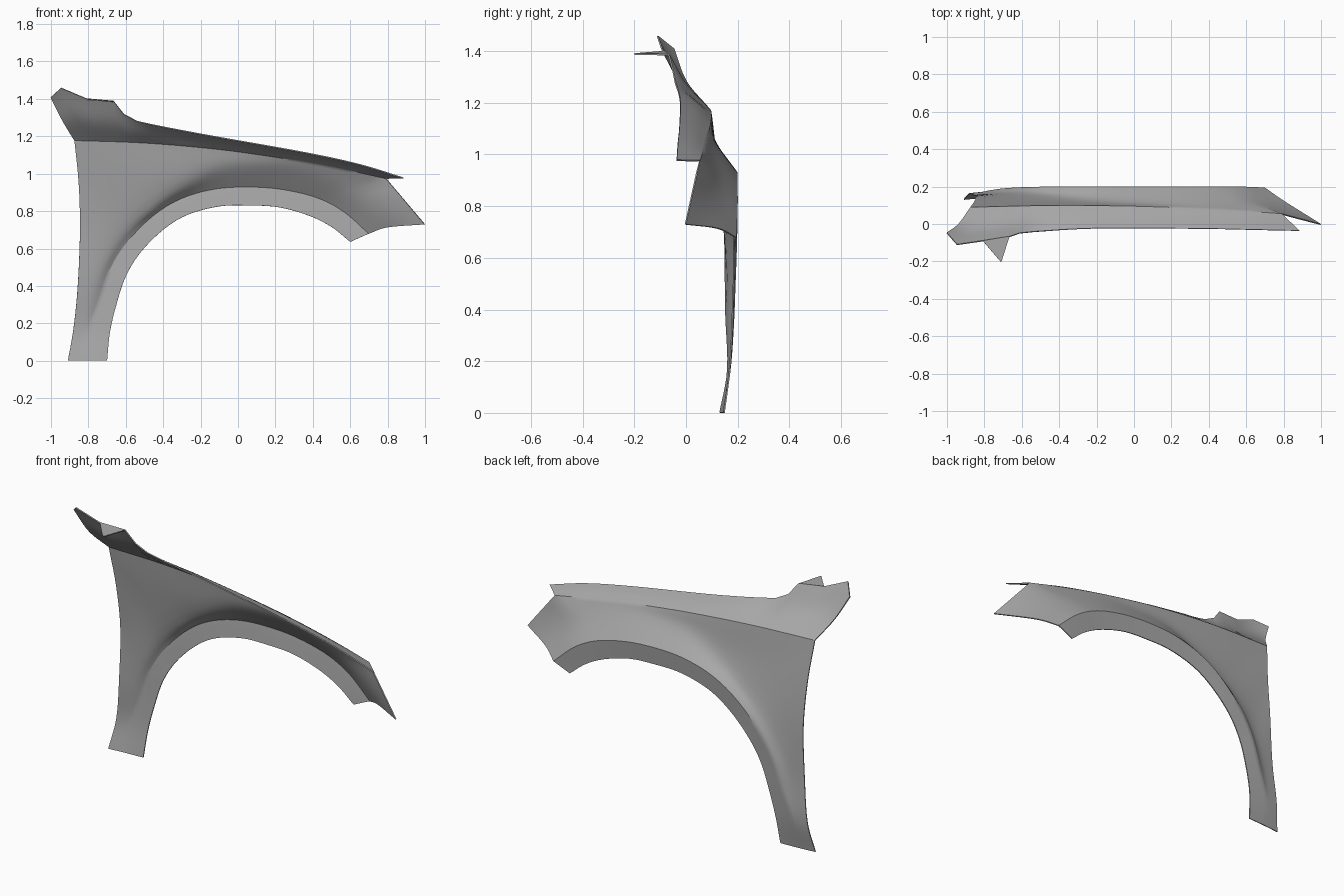
import bpy, bmesh
from math import radians
from mathutils import Vector

if "Cube" in bpy.data.objects:
    bpy.data.objects.remove(bpy.data.objects["Cube"])

SUB = 5
paint = bpy.data.materials.new("dark_grey_paint")
paint.diffuse_color = (0.4, 0.4, 0.4, 1)
paint.use_nodes = True
paint.node_tree.nodes["Principled BSDF"].inputs["Base Color"].default_value = paint.diffuse_color


def crease(x):
    """Shoulder line shared by the side panel and the top panel."""
    return (x, 0.095 - 0.0238 * x - 0.034 * x * x, 1.12 - 0.127 * x - 0.0667 * x * x)


def spline(pts, corners=(), subs=None):
    """Catmull-Rom through points, kept sharp at the corner indices."""
    pts = [Vector(p) for p in pts]
    out, last = [pts[0]], len(pts) - 1
    for i in range(last):
        p1, p2 = pts[i], pts[i + 1]
        p0 = pts[i - 1] if i > 0 and i not in corners else p1 * 2 - p2
        p3 = pts[i + 2] if i + 1 < last and i + 1 not in corners else p2 * 2 - p1
        n = subs[i] if subs else SUB
        for k in range(1, n + 1):
            t = k / n
            out.append(0.5 * (2 * p1 + (p2 - p0) * t + (2 * p0 - 5 * p1 + 4 * p2 - p3) * t * t
                              + (3 * p1 - p0 - 3 * p2 + p3) * t ** 3))
    return out


def sheet(name, patches, thickness=0.006):
    """Weld lofted patches (lists of profile columns) into one thin metal sheet."""
    bm = bmesh.new()
    for cols in patches:
        grid = [[bm.verts.new(p) for p in c] for c in cols]
        for a, b in zip(grid, grid[1:]):
            for j in range(len(a) - 1):
                bm.faces.new((a[j], b[j], b[j + 1], a[j + 1]))
    bmesh.ops.remove_doubles(bm, verts=bm.verts[:], dist=1e-4)
    bmesh.ops.recalc_face_normals(bm, faces=bm.faces[:])
    if sum((f.normal.y + f.normal.z) * f.calc_area() for f in bm.faces) < 0:
        bmesh.ops.reverse_faces(bm, faces=bm.faces[:])
    me = bpy.data.meshes.new(name)
    bm.to_mesh(me)
    bm.free()
    me.materials.append(paint)
    ob = bpy.data.objects.new(name, me)
    bpy.context.collection.objects.link(ob)
    bpy.ops.object.select_all(action='DESELECT')
    ob.select_set(True)
    bpy.context.view_layer.objects.active = ob
    m = ob.modifiers.new("thickness", 'SOLIDIFY')
    m.thickness, m.offset = thickness, -1
    bpy.ops.object.modifier_apply(modifier=m.name)
    bpy.ops.object.shade_smooth_by_angle(angle=radians(33))
    return ob


# Side panel: wheel opening edge, lip edge, flare edge, outer boundary
arch = [(-.7, .15, 0), (-.685, .17, .15), (-.65, .18, .3), (-.6, .185, .45), (-.52, .19, .58),
        (-.4, .19, .7), (-.27, .19, .78), (-.1, .19, .825), (.06, .19, .83), (.22, .19, .82),
        (.38, .19, .775), (.5, .19, .715), (.6, .19, .635)]
lip = [(-.8, .145, 0), (-.8, .172, .16), (-.74, .185, .33), (-.68, .192, .5), (-.59, .197, .64),
       (-.45, .2, .78), (-.3, .2, .87), (-.12, .2, .92), (.07, .2, .93), (.25, .2, .915),
       (.43, .2, .87), (.57, .2, .795), (.7, .195, .68)]
flare = [(-.86, .14, 0), (-.825, .17, .165), (-.785, .167, .36), (-.73, .165, .54), (-.64, .16, .72),
         (-.5, .145, .86), (-.32, .13, .96), (-.12, .122, 1.03), (.08, .12, 1.04), (.28, .12, 1.02),
         (.47, .12, .97), (.63, .125, .89), (.8, .125, .715)]
outer = [(-.91, .135, 0), (-.88, .165, .17), (-.857, .157, .4), (-.845, .152, .7), (-.852, .124, .95)]
outer += [crease(x) for x in (-.875, -.5, -.15, .1, .35, .6, .79)] + [(1, 0, .73)]
rim = spline(outer, (5, 11))
side = [spline(c, (1,)) for c in zip(spline(arch), spline(lip), spline(flare), rim)]

# Top panel: from the crease to the bonnet edge with its raised rear corner
top = [(-1, -.045, 1.41), (-.945, -.108, 1.46), (-.81, -.088, 1.403), (-.665, -.065, 1.39),
       (-.61, -.047, 1.32), (-.54, -.04, 1.283), (-.2, -.022, 1.215), (.35, -.024, 1.117),
       (.65, -.03, 1.052), (.885, -.035, .98)]
edge = spline(top, (1, 3), subs=[1, 1, 1, 1, 1, 5, 10, 5, 5])
base = rim[5 * SUB:11 * SUB + 1]
upper = []
for a, b in zip(base, edge):
    # hollow at the rear corner, slightly crowned further forward
    d = -.02 + .026 * min(1, max(0, (b.x + .75) / .35))
    d *= min(1, max(0, (.885 - b.x) / .3))
    upper.append(spline([a, (a + b) / 2 + Vector((0, d, d * .5)), b]))
sheet("fender_panel", [side, upper])

# Mounting tab sticking inwards near the rear corner
sheet("mounting_tab", [[[(-.81, -.088, 1.401), (-.714, -.2, 1.392)],
                        [(-.665, -.065, 1.389), (-.708, -.2, 1.392)]]])
